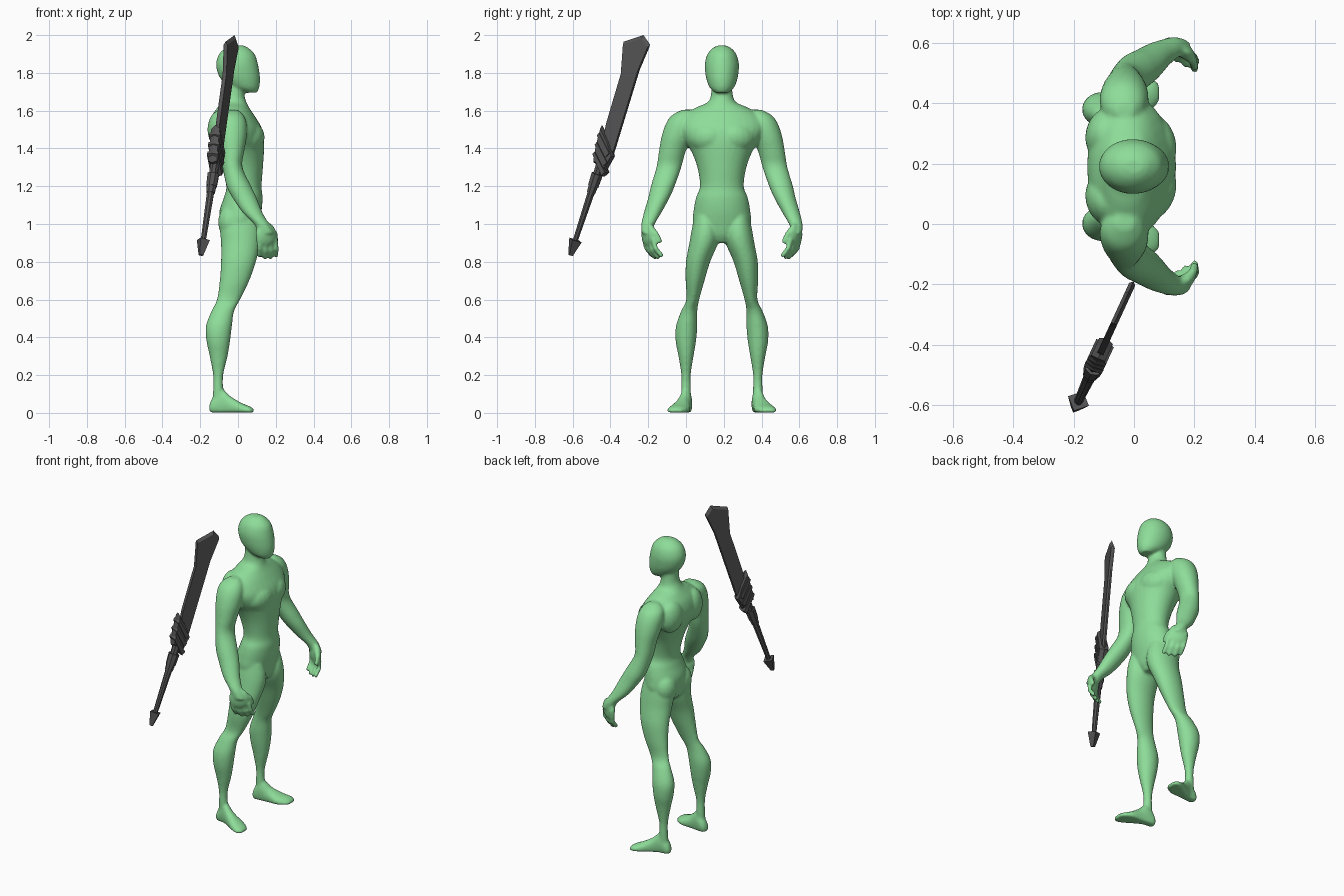
import bpy, bmesh, math
from mathutils import Vector, Matrix

if "Cube" in bpy.data.objects:
    bpy.data.objects.remove(bpy.data.objects["Cube"])


def material(name, rgb):
    m = bpy.data.materials.new(name)
    m.use_nodes = True
    m.diffuse_color = (*rgb, 1)
    m.node_tree.nodes["Principled BSDF"].inputs["Base Color"].default_value = (*rgb, 1)
    return m


GREEN = material("soft green", (.27, .72, .32))
GREY = material("dark grey", (.09, .09, .09))
MID = .19   # the figure's plane of symmetry in y


def finish(bm, name, mat):
    bmesh.ops.recalc_face_normals(bm, faces=bm.faces)
    mesh = bpy.data.meshes.new(name)
    bm.to_mesh(mesh)
    bm.free()
    mesh.materials.append(mat)
    obj = bpy.data.objects.new(name, mesh)
    bpy.context.collection.objects.link(obj)
    return obj


def smooth_rows(rows, steps=5):
    """Catmull-Rom interpolation between cross-sections."""
    out = []
    for i in range(len(rows) - 1):
        quad = [rows[max(i - 1, 0)], rows[i], rows[i + 1], rows[min(i + 2, len(rows) - 1)]]
        for k in range(steps):
            t = k / steps
            out.append([b + t * (c - a) / 2 + t * t * (a - 2.5 * b + 2 * c - d / 2)
                        + t ** 3 * (1.5 * (b - c) + (d - a) / 2) for a, b, c, d in zip(*quad)])
    return out + [rows[-1]]


def loft(bm, rows, place, sides=32):
    """Skin ellipses given as (position, a_min, a_max, b_min, b_max)."""
    rings = []
    for p, a0, a1, b0, b1 in smooth_rows(rows):
        ring = []
        for i in range(sides):
            t = math.tau * i / sides
            a = (a0 + a1) / 2 + (a1 - a0) / 2 * math.cos(t)
            b = (b0 + b1) / 2 + (b1 - b0) / 2 * math.sin(t)
            ring.append(bm.verts.new(place(p, a, b)))
        rings.append(ring)
    for lo, hi in zip(rings, rings[1:]):
        for i in range(sides):
            j = (i + 1) % sides
            bm.faces.new((lo[i], lo[j], hi[j], hi[i]))
    bm.faces.new(rings[0])
    bm.faces.new(rings[-1])


def blob(bm, side, centre, radii, turn=0):
    x, y, z = centre
    mat = (Matrix.Translation((x, MID + side * y, z))
           @ Matrix.Rotation(math.radians(turn) * side, 4, 'Z') @ Matrix.Diagonal((*radii, 1)))
    bmesh.ops.create_uvsphere(bm, u_segments=16, v_segments=10, radius=1, matrix=mat)


def finger(bm, side, path, r):
    for a, b in zip(path, path[1:]):
        for k in range(9):
            blob(bm, side, Vector(a).lerp(Vector(b), k / 8), (r, r, r))


# Cross-sections: height, back, front, half width
torso = [(1.78, -.07, .03, .052), (1.69, -.072, .033, .057), (1.645, -.09, .045, .075),
         (1.615, -.11, .06, .14), (1.57, -.14, .09, .21), (1.51, -.155, .125, .235),
         (1.45, -.145, .138, .21), (1.39, -.12, .138, .165), (1.3, -.085, .132, .13),
         (1.2, -.062, .125, .116), (1.14, -.075, .13, .137), (1.07, -.098, .125, .15),
         (1.0, -.095, .11, .152), (.94, -.08, .095, .1), (.9, -.03, .07, .04)]
head = [(1.945, -.03, .03, .02), (1.932, -.065, .055, .048), (1.9, -.1, .088, .076),
        (1.85, -.116, .105, .09), (1.8, -.108, .114, .088), (1.76, -.085, .117, .08),
        (1.72, -.035, .112, .063), (1.695, .03, .1, .035)]
# Cross-sections: height, back, front, inner, outer
leg = [(1.04, -.08, .1, .03, .145), (.97, -.095, .118, .012, .16), (.9, -.09, .118, .02, .172),
       (.8, -.09, .095, .062, .19), (.7, -.097, .06, .092, .192), (.6, -.112, .012, .12, .188),
       (.54, -.14, -.02, .13, .215), (.46, -.17, -.032, .13, .243), (.38, -.167, -.042, .137, .245),
       (.3, -.15, -.055, .15, .23), (.2, -.132, -.078, .165, .215), (.12, -.132, -.078, .164, .216),
       (.04, -.14, -.07, .165, .215)]
arm = [(1.605, -.06, .0, .16, .21), (1.575, -.1, .03, .14, .265), (1.53, -.113, .046, .14, .297),
       (1.46, -.108, .046, .16, .32), (1.38, -.092, .032, .193, .334), (1.3, -.082, .024, .215, .347),
       (1.2, -.06, .07, .25, .376), (1.14, -.03, .098, .276, .39), (1.06, .025, .13, .32, .413),
       (1.0, .085, .165, .355, .427), (.95, .11, .19, .37, .425)]
# Cross-sections: forward position, inner, outer, bottom, top
foot = [(-.152, .175, .205, .01, .04), (-.135, .158, .215, -.01, .08), (-.09, .158, .222, -.02, .13),
        (-.04, .165, .245, -.02, .088), (.02, .17, .28, -.015, .052), (.06, .19, .29, -.01, .036),
        (.085, .215, .27, 0, .02)]

body = bmesh.new()
for rows in (torso, head):
    loft(body, [(z, b, f, -w, w) for z, b, f, w in rows], lambda z, x, y: (x, MID + y, z))

for s in (1, -1):
    for rows in (leg, arm):
        loft(body, rows, lambda z, x, y: (x, MID + s * y, z))
    loft(body, foot, lambda x, y, z: (x, MID + s * y, max(z, .002)))
    # Chest, shoulder blade, buttock
    blob(body, s, (.075, .085, 1.46), (.062, .095, .075), 20)
    blob(body, s, (-.1, .11, 1.5), (.06, .085, .1), -15)
    blob(body, s, (-.04, .075, 1.01), (.066, .075, .09))
    # Palm, fingers and thumb
    blob(body, s, (.148, .39, .945), (.062, .026, .065), -28)
    for i in range(4):
        x, y = .108 + .03 * i, .41 - .016 * i
        drop = (0, .012, .01, 0)[i]
        finger(body, s, [(x, y, .915), (x + .006, y - .01, .872 - drop),
                         (x + .004, y - .04, .835 - drop)], .0135)
    finger(body, s, [(.165, .375, .98), (.195, .35, .95), (.2, .33, .91)], .015)

figure = finish(body, "body", GREEN)
fuse = figure.modifiers.new("fuse", 'REMESH')
fuse.mode = 'VOXEL'
fuse.voxel_size = .008
fuse.use_smooth_shade = True
relax = figure.modifiers.new("relax", 'SMOOTH')
relax.factor = .5
relax.iterations = 7

# Sword, lying in a slanted upright plane
NORMAL = Vector((.91, -.42, 0)).normalized()


def on_plane(y, z):
    return Vector((-.195 + .46 * (y + .61), y, z))


def axis(z):
    return on_plane(-.6 + (z - .87) * .33, z)


def plate(name, outline, thick, edge=1):
    """Prism whose two broad faces are scaled by edge to bevel the rim."""
    bm = bmesh.new()
    pts = [on_plane(*p) for p in outline]
    mid = sum(pts, Vector()) / len(pts)
    layers = []
    for h, k in ((-.5, edge), (0, 1), (.5, edge)):
        layers.append([bm.verts.new(mid + (p - mid) * k + NORMAL * thick * h) for p in pts])
    n = len(pts)
    for lo, hi in zip(layers, layers[1:]):
        for i in range(n):
            bm.faces.new((lo[i], lo[(i + 1) % n], hi[(i + 1) % n], hi[i]))
    bm.faces.new(layers[0])
    bm.faces.new(layers[-1])
    return finish(bm, name, GREY)


def rod(name, z0, z1, r0, r1, sides=8):
    bm = bmesh.new()
    a, b = axis(z0), axis(z1)
    turn = (b - a).to_track_quat('Z', 'Y').to_matrix().to_4x4()
    bmesh.ops.create_cone(bm, cap_ends=True, segments=sides, radius1=r0, radius2=r1,
                          depth=(b - a).length, matrix=Matrix.Translation((a + b) / 2) @ turn)
    return finish(bm, name, GREY)


plate("blade", [(-.33, 1.965), (-.225, 2), (-.19, 1.95), (-.245, 1.82), (-.385, 1.36),
                (-.45, 1.4), (-.425, 1.52), (-.342, 1.8)], .022, .93)
plate("guard", [(-.445, 1.525), (-.405, 1.44), (-.378, 1.355), (-.42, 1.28),
                (-.488, 1.325), (-.475, 1.41)], .05, .85)
# Slanting bands wrapped round the guard
for i in range(3):
    y, z = -.012 * i, -.05 * i
    plate("guard_band", [(-.462 + y, 1.475 + z), (-.45 + y, 1.49 + z),
                         (-.39 + y, 1.37 + z), (-.41 + y, 1.35 + z)], .064, .9)
rod("handle_neck", 1.24, 1.33, .022, .026)
rod("handle_swell", 1.2, 1.265, .03, .033)
rod("handle_collar", 1.165, 1.205, .024, .027)
rod("grip", .9, 1.2, .014, .021)
rod("pommel", .835, .915, .014, .038, 4)
